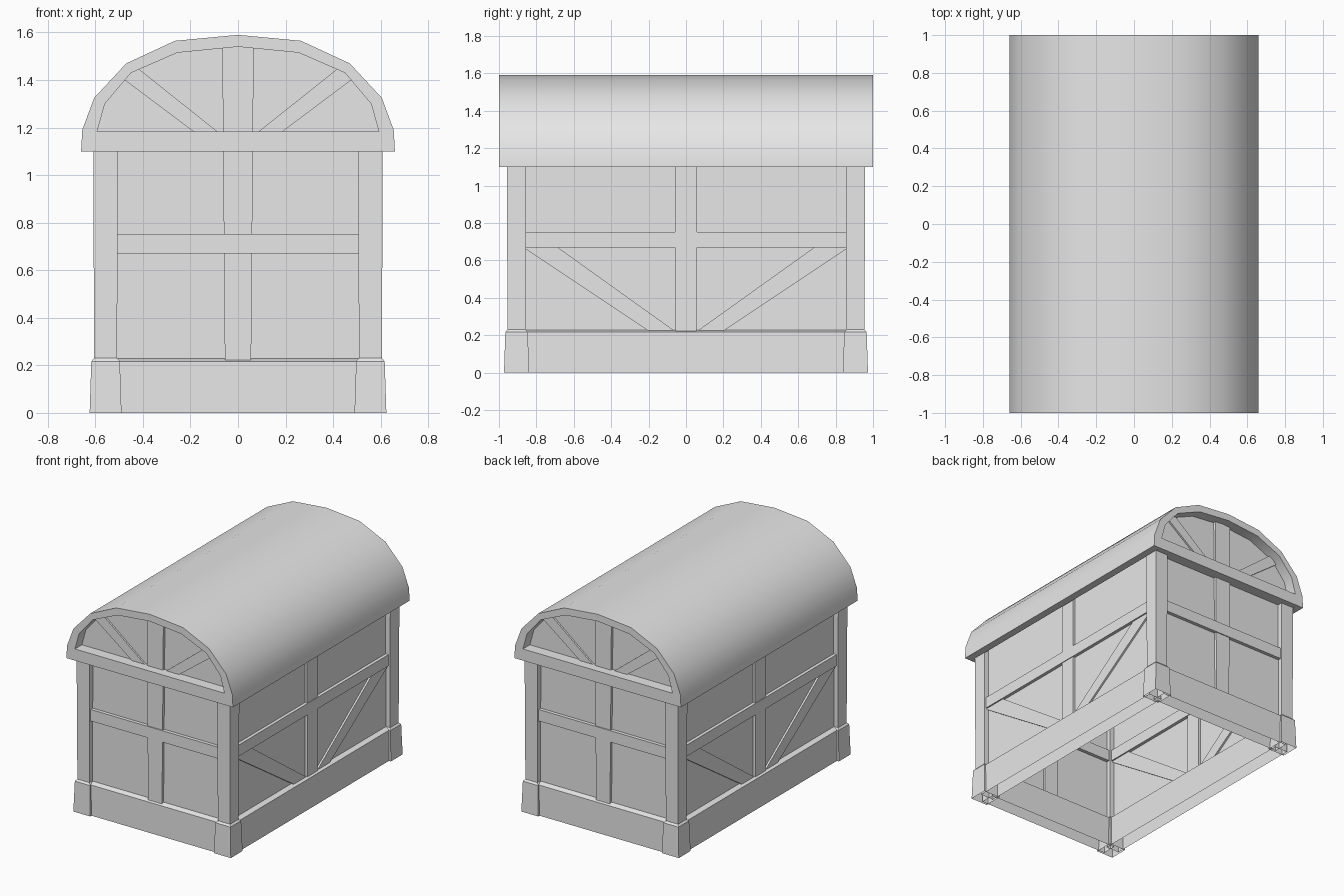
import bpy, bmesh, math

cube = bpy.data.objects.get("Cube")
if cube:
    bpy.data.objects.remove(cube, do_unlink=True)

GREY = bpy.data.materials.new("plain grey")
GREY.use_nodes = True
GREY.diffuse_color = (0.8, 0.8, 0.8, 1)
GREY.node_tree.nodes["Principled BSDF"].inputs["Base Color"].default_value = (0.8, 0.8, 0.8, 1)

CX, CY = 0.557, 0.906      # wall centre lines
SIDES = ((1, "left"), (-1, "right"))
ENDS = ((-1, "front"), (1, "back"))


def finish(name, bm):
    bmesh.ops.recalc_face_normals(bm, faces=bm.faces)
    mesh = bpy.data.meshes.new(name)
    bm.to_mesh(mesh)
    bm.free()
    mesh.materials.append(GREY)
    obj = bpy.data.objects.new(name, mesh)
    bpy.context.scene.collection.objects.link(obj)
    return obj


def loft(name, rings, open_start=False):
    """Skin a stack of matching rings and cap the ends."""
    bm = bmesh.new()
    loops = [[bm.verts.new(p) for p in ring] for ring in rings]
    for a, b in zip(loops, loops[1:]):
        for i in range(len(a)):
            j = (i + 1) % len(a)
            bm.faces.new((a[i], a[j], b[j], b[i]))
    if not open_start:
        bm.faces.new(loops[0])
    bm.faces.new(loops[-1])
    return finish(name, bm)


def end_panel(name, outline, a, b):
    """Outline in x, z pushed along y."""
    return loft(name, [[(x, y, z) for x, z in outline] for y in (a, b)])


def side_panel(name, outline, a, b):
    """Outline in y, z pushed along x."""
    return loft(name, [[(x, y, z) for y, z in outline] for x in (a, b)])


def rect(half, low, high):
    return [(-half, low), (half, low), (half, high), (-half, high)]


def taper(low_half, low, top_half, high):
    return [(-low_half, low), (low_half, low), (top_half, high), (-top_half, high)]


def flip(points, sign):
    return [(sign * u, v) for u, v in points]


def square(cx, cy, half, z):
    return [(cx + i * half, cy + j * half, z)
            for i, j in ((-1, -1), (1, -1), (1, 1), (-1, 1))]


def arch(half):
    """Complete a half outline running from eave to ridge."""
    return half + flip(half[-2::-1], -1)


# Barrel roof shell
outer = arch([(0.66, 1.1), (0.655, 1.19), (0.605, 1.325), (0.47, 1.47), (0.265, 1.565), (0, 1.59)])
inner = arch([(0.605, 1.1), (0.592, 1.185), (0.56, 1.3), (0.45, 1.43), (0.255, 1.515), (0, 1.54)])
bm = bmesh.new()
grid = [[[bm.verts.new((x, y, z)) for x, z in line] for line in (outer, inner)] for y in (-1, 1)]
(fo, fi), (bo, bi) = grid
last = len(outer) - 1
for i in range(last):
    for p, q in ((fo, bo), (fi, bi), (fo, fi), (bo, bi)):
        bm.faces.new((p[i], p[i + 1], q[i + 1], q[i]))
for i in (0, last):
    bm.faces.new((fo[i], bo[i], bi[i], fi[i]))
roof = finish("roof", bm)
bpy.context.view_layer.objects.active = roof
roof.select_set(True)
bpy.ops.object.shade_smooth_by_angle(angle=math.radians(30))
roof.select_set(False)

# Gable ends: panel, tie beam, centre post, rail and fan braces
middle = [((a + c) / 2, (b + d) / 2) for (a, b), (c, d) in zip(outer, inner)][1:-1]
gable = [(CX, 0.1), (CX, 1.12)] + middle + [(-CX, 1.12), (-CX, 0.1)]
fan = [(0.07, 1.17), (0.17, 1.17), (0.49, 1.41), (0.43, 1.457)]
for s, end in ENDS:
    y = s * CY
    end_panel(end + "_wall", gable, y - 0.015, y + 0.015)
    end_panel(end + "_tie_beam", rect(0.604, 1.1, 1.183), s, s * 0.88)
    end_panel(end + "_centre_post", taper(0.055, 0.2, 0.066, 1.55), y - 0.033, y + 0.033)
    end_panel(end + "_rail", rect(0.52, 0.67, 0.752), y - 0.04, y + 0.04)
    for m, side in SIDES:
        end_panel(f"{end}_{side}_fan_brace", flip(fan, m), y - 0.028, y + 0.028)

# Long sides: panel, centre post, rail and lower braces
brace = [(0.05, 0.215), (0.19, 0.215), (0.87, 0.67), (0.70, 0.68)]
for s, side in SIDES:
    x = s * CX
    side_panel(side + "_wall", rect(CY, 0.1, 1.22), x - 0.015, x + 0.015)
    side_panel(side + "_centre_post", taper(0.057, 0.2, 0.06, 1.2), x - 0.033, x + 0.033)
    side_panel(side + "_rail", rect(0.88, 0.67, 0.752), x - 0.038, x + 0.038)
    for m, end in ENDS:
        side_panel(f"{side}_{end}_brace", flip(brace, m), x - 0.028, x + 0.028)

# Base boards with sloped tops, open underneath
BOARD = ((0.052, 0), (0.049, 0.217), (0.015, 0.229))
for s, end in ENDS:
    loft(end + "_base_board", [[(i * 0.54, s * CY + j * h, z) for i, j in
         ((-1, -1), (1, -1), (1, 1), (-1, 1))] for h, z in BOARD], True)
for s, side in SIDES:
    loft(side + "_base_board", [[(s * CX + i * h, j * 0.89, z) for i, j in
         ((-1, -1), (1, -1), (1, 1), (-1, 1))] for h, z in BOARD], True)

# Corner posts and their chamfered feet
for s, end in ENDS:
    for m, side in SIDES:
        x, y = m * CX, s * CY
        loft(f"{end}_{side}_post", [square(x, y, 0.048, 0.2), square(x, y, 0.052, 1.14)])
        loft(f"{end}_{side}_foot", [square(x, y, h, z) for h, z in
             ((0.067, 0), (0.06, 0.217), (0.048, 0.23))], True)
